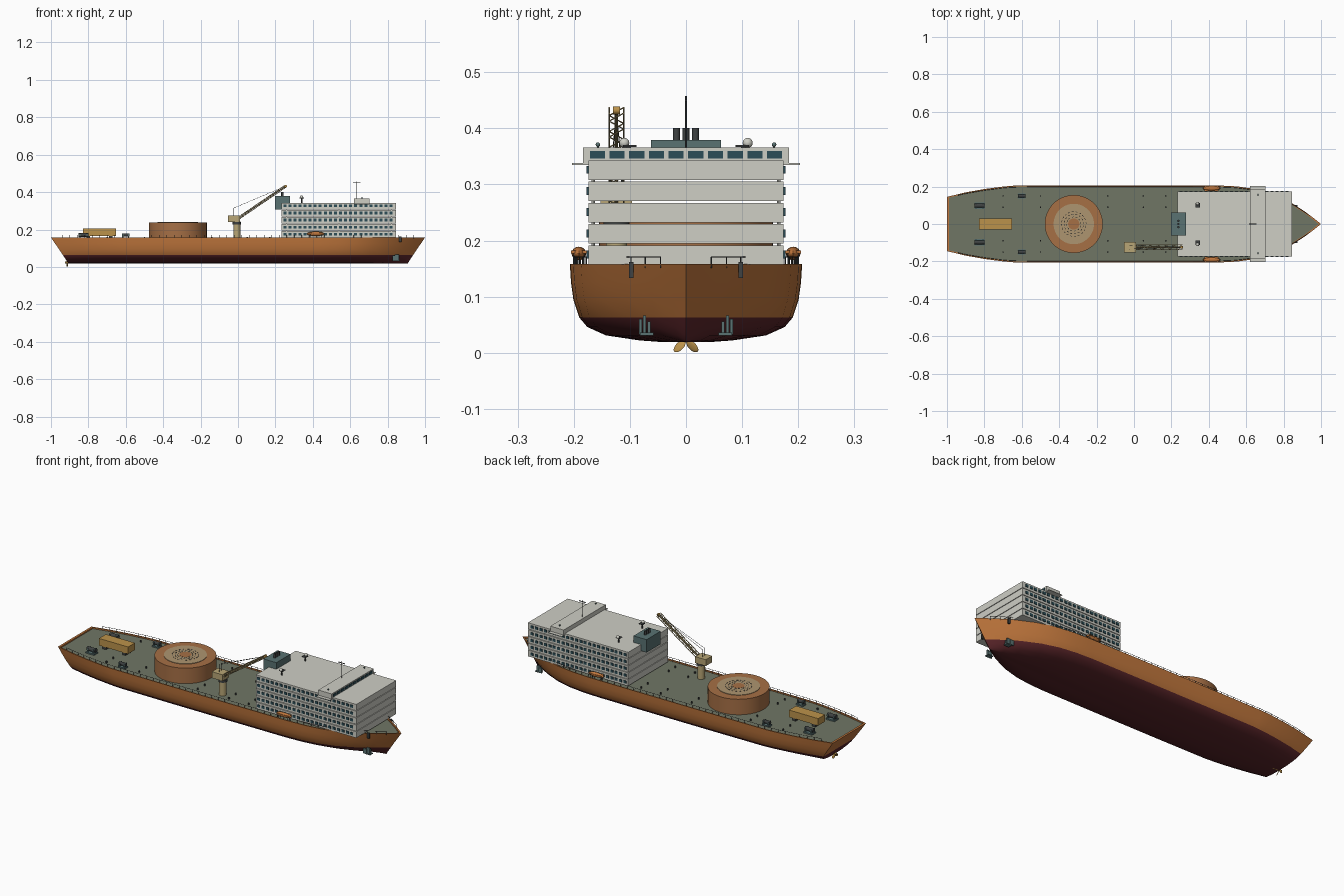
import bpy, bmesh, math
from mathutils import Vector, Matrix

if "Cube" in bpy.data.objects:
    bpy.data.objects.remove(bpy.data.objects["Cube"])

def mat(name, r, g, b):
    m = bpy.data.materials.new(name)
    m.diffuse_color = (r, g, b, 1)
    m.use_nodes = True
    m.node_tree.nodes["Principled BSDF"].inputs["Base Color"].default_value = m.diffuse_color
    return m

ORANGE = mat("orange_paint", .52, .18, .045)
RED = mat("antifouling_red", .10, .018, .022)
DECK = mat("deck_green", .16, .18, .13)
WHITE = mat("off_white", .62, .62, .56)
TEAL = mat("grey_teal", .10, .17, .17)
GLASS = mat("window_glass", .025, .075, .095)
TAN = mat("crane_tan", .48, .38, .18)
YELLOW = mat("container_ochre", .50, .29, .07)
BROWN = mat("drum_brown", .38, .16, .06)
SAND = mat("drum_sand", .42, .30, .16)
DARK = mat("dark_steel", .05, .055, .055)

class Part:
    """Collects simple solids into one object."""
    def __init__(self, name, m):
        self.name, self.m, self.bm = name, m, bmesh.new()
    def box(self, x0, x1, y0, y1, z0, z1):
        M = Matrix.Translation(((x0+x1)/2, (y0+y1)/2, (z0+z1)/2)) @ Matrix.Diagonal((x1-x0, y1-y0, z1-z0, 1))
        bmesh.ops.create_cube(self.bm, size=1, matrix=M)
        return self
    def rod(self, a, b, r, n=8, r2=None):
        a, b = Vector(a), Vector(b)
        q = (b-a).to_track_quat('Z', 'Y').to_matrix().to_4x4()
        bmesh.ops.create_cone(self.bm, cap_ends=True, segments=n, radius1=r, radius2=r if r2 is None else r2,
                              depth=(b-a).length, matrix=Matrix.Translation((a+b)/2) @ q)
        return self
    def ball(self, c, sx, sy=None, sz=None):
        M = Matrix.Translation(c) @ Matrix.Diagonal((sx, sy or sx, sz or sx, 1))
        bmesh.ops.create_uvsphere(self.bm, u_segments=16, v_segments=10, radius=1, matrix=M)
        return self
    def done(self):
        me = bpy.data.meshes.new(self.name)
        self.bm.to_mesh(me)
        self.bm.free()
        o = bpy.data.objects.new(self.name, me)
        bpy.context.collection.objects.link(o)
        me.materials.append(self.m)
        bpy.ops.object.select_all(action='DESELECT')
        o.select_set(True)
        bpy.context.view_layer.objects.active = o
        bpy.ops.object.shade_smooth_by_angle(angle=math.radians(35))
        return o

# Hull: deck outline stations lofted through scaled rows
ST = [(-1, .145), (-.9, .169), (-.8, .187), (-.7, .2), (-.64, .205), (-.3, .207), (.1, .207), (.45, .206),
      (.55, .201), (.65, .187), (.75, .157), (.85, .108), (.92, .062), (.97, .024), (1, 0)]
def edge(x):
    for (a, wa), (b, wb) in zip(ST, ST[1:]):
        if a <= x <= b:
            return wa + (wb-wa)*(x-a)/(b-a)
ROWS = [(.151, .988, .975), (.158, .988, .975), (.158, 1, 1), (.125, .978, .99), (.095, .957, .97),
        (.063, .936, .92), (.046, .925, .85), (.031, .915, .69), (.022, .91, .4), (.019, .908, .2)]
h = Part("hull", ORANGE)
rings = []
for z, sx, sw in ROWS:
    pts = [(x*sx, -w*sw, z) for x, w in ST] + [(x*sx, w*sw, z) for x, w in reversed(ST[:-1])]
    rings.append([h.bm.verts.new(p) for p in pts])
n = len(rings[0])
for k, (a, b) in enumerate(zip(rings, rings[1:])):
    for i in range(n):
        f = h.bm.faces.new((a[i], a[(i+1) % n], b[(i+1) % n], b[i]))
        f.material_index = 1 if k >= 5 else 0
h.bm.faces.new(rings[0]).material_index = 2
h.bm.faces.new(rings[-1]).material_index = 1
bmesh.ops.recalc_face_normals(h.bm, faces=h.bm.faces)
hull = h.done()
hull.data.materials.append(RED)
hull.data.materials.append(DECK)

# Deck railing
rail = Part("deck_railing", DARK)
for s in (-1, 1):
    xs = [-.94 + 1.88*i/47 for i in range(48)]
    P = [Vector((x, s*edge(x)*.965, .171)) for x in xs]
    for i, p in enumerate(P):
        rail.rod((p.x, p.y, .151), p, .0012, 5)
        if i:
            rail.rod(P[i-1], p, .001, 5)
rail.done()

# Accommodation tiers with side windows
tiers, win = Part("accommodation_tiers", WHITE), Part("side_windows", GLASS)
core = Part("accommodation_supports", WHITE)
for t in range(5):
    z = .157 + .0378*t
    tiers.box(.232, .846, -.174, .174, z, z+.0345)
    for s in (-1, 1):
        for i in range(22):
            x = .25 + i*.0271
            win.box(x-.008, x+.008, s*.1755-.002, s*.1755+.002, z+.011, z+.025)
        if t:
            for x in (.26, .54, .82):
                core.rod((x, s*.165, z-.005), (x, s*.165, z+.002), .003)
tiers.done(); win.done(); core.done()

# Bridge with wings and forward windows
Part("bridge", WHITE).box(.62, .702, -.184, .184, .336, .366).done()
Part("bridge_wings", WHITE).box(.62, .702, -.203, .203, .335, .338).done()
bw = Part("bridge_windows", GLASS)
for i in range(10):
    y = -.158 + i*.0351
    bw.box(.7, .704, y-.0135, y+.0135, .346, .36)
bw.done()

# Mast, lights and satellite domes on the roof
Part("mast", DARK).rod((.635, 0, .36), (.635, 0, .458), .0022).box(.615, .655, -.002, .002, .448, .451).done()
domes, dishes = Part("satellite_domes", WHITE), Part("dome_mounts", DARK)
lamps = Part("bridge_lamps", TEAL)
for s in (-1, 1):
    domes.ball((.34, s*.11, .374), .009)
    dishes.rod((.34, s*.102, .342), (.34, s*.102, .368), .004).box(.328, .352, s*.1-.012, s*.1+.012, .367, .37)
    lamps.rod((.663, s*.157, .364), (.663, s*.157, .37), .002).ball((.663, s*.157, .371), .004)
domes.done(); dishes.done(); lamps.done()

# Funnel casing and exhaust pipes
Part("funnel_casing", TEAL).box(.198, .278, -.062, .062, .308, .379).done()
pipes = Part("exhaust_pipes", DARK)
for y in (-.017, 0, .017):
    pipes.rod((.237, y, .37), (.237, y, .401), .006, 16)
pipes.done()

# Lifeboats on davits
boats, canopies, dav = Part("lifeboats", ORANGE), Part("lifeboat_canopies", ORANGE), Part("davits", DARK)
for s in (-1, 1):
    boats.ball((.415, s*.191, .177), .047, .013, .012)
    canopies.box(.378, .452, s*.191-.014, s*.191+.014, .177, .182)
    for x in (.385, .445):
        for y in (.182, .2):
            dav.rod((x, s*y, .15), (x, s*y, .178), .0015, 6)
boats.done(); canopies.done(); dav.done()

# Round storage drum on deck
CX = -.322
Part("drum", BROWN).rod((CX, 0, .15), (CX, 0, .237), .155, 64).done()
Part("drum_inner_disc", SAND).rod((CX, 0, .23), (CX, 0, .2395), .108, 64).done()
Part("drum_hub", BROWN).rod((CX, 0, .235), (CX, 0, .2405), .03, 32).done()
studs = Part("drum_studs", DARK)
for r, c in ((.038, 12), (.052, 16), (.066, 20)):
    for i in range(c):
        a, b = 2*math.pi*i/c, 2*math.pi*(i+.55)/c
        studs.rod((CX+r*math.cos(a), r*math.sin(a), .2395), (CX+r*math.cos(b), r*math.sin(b), .2395), .0016, 6)
studs.done()

# Deck container
Part("deck_container", YELLOW).box(-.83, -.652, -.03, .03, .166, .205).done()
Part("container_skids", DARK).box(-.81, -.79, -.026, .026, .15, .167).box(-.69, -.67, -.026, .026, .15, .167).done()

# Winches, bollards and deck vents
wn, dr, vents = Part("winch_frames", TEAL), Part("winch_drums", DARK), Part("deck_vents", DARK)
for s in (-1, 1):
    for x, y, k in ((-.826, .098, 1), (-.6, .15, .8)):
        y *= s
        wn.box(x-.026*k, x+.026*k, y-.018*k, y+.018*k, .15, .158)
        for e in (-1, 1):
            wn.box(x+e*.018*k-.003, x+e*.018*k+.003, y-.014*k, y+.014*k, .155, .178)
        dr.rod((x-.026*k, y, .171), (x+.026*k, y, .171), .011*k, 16)
    for x in (-.7, -.5, -.14, .05, .17):
        for y in (.09, .15):
            vents.rod((x, s*y, .15), (x, s*y, .161), .004, 10)
wn.done(); dr.done(); vents.done()

# Crane: pedestal, cab, lattice boom and stay cables
CY = -.124
Part("crane_pedestal", TAN).rod((-.006, CY, .15), (-.006, CY, .242), .019, 24).done()
Part("crane_collar", DARK).rod((-.006, CY, .226), (-.006, CY, .24), .023, 24).done()
Part("crane_cab", TAN).box(-.054, .011, CY-.028, CY+.028, .24, .275).done()
boom, cable = Part("crane_boom", TAN), Part("crane_cables", DARK)
A, B = Vector((.005, CY, .262)), Vector((.255, CY, .432))
nrm = Vector((-(B-A).z, 0, (B-A).x)).normalized()
def chord(t, s, e):
    return A.lerp(B, t) + Vector((0, .013*s, 0)) + nrm*.006*e
for s in (-1, 1):
    for e in (-1, 1):
        boom.rod(chord(0, s, e), chord(1, s, e), .0018, 6)
    cable.rod((-.022, CY+.01*s, .315), B, .0009, 5)
    cable.rod((-.022, CY+.01*s, .27), (-.022, CY+.01*s, .315), .0015, 6)
N = 12
for i in range(N):
    t, u, s = i/N, (i+1)/N, (-1)**i
    for e in (-1, 1):
        boom.rod(chord(t, s, e), chord(u, -s, e), .0012, 5)
        boom.rod(chord(t, e, s), chord(u, e, -s), .0012, 5)
boom.rod(A, B, .003, 8)
boom.done(); cable.done()
Part("boom_head_sheave", YELLOW).rod(B-Vector((0, .006, 0)), B+Vector((0, .006, 0)), .007, 16).done()

# Anchors and bow fairleads
anchors, leads = Part("anchors", TEAL), Part("bow_fairleads", DARK)
for s in (-1, 1):
    anchors.box(.84, .86, s*.074-.003, s*.074+.003, .033, .066)
    anchors.box(.835, .866, s*.07-.012, s*.07+.012, .031, .036)
    anchors.box(.838, .862, s*.066-.003, s*.066+.003, .033, .056)
    anchors.box(.825, .845, s*.081-.003, s*.081+.003, .033, .06)
    leads.box(.862, .874, s*.098-.004, s*.098+.004, .133, .162)
anchors.done(); leads.done()

# Propeller under the stern
prop = Part("propeller", YELLOW).rod((-.925, 0, .023), (-.87, 0, .023), .005, 16)
for i in range(4):
    M = Matrix.Translation((-.912, 0, .023)) @ Matrix.Rotation(math.radians(45+90*i), 4, 'X') @ \
        Matrix.Translation((0, 0, .016)) @ Matrix.Rotation(.5, 4, 'Z') @ Matrix.Diagonal((.002, .008, .0135, 1))
    bmesh.ops.create_uvsphere(prop.bm, u_segments=12, v_segments=8, radius=1, matrix=M)
prop.done()
